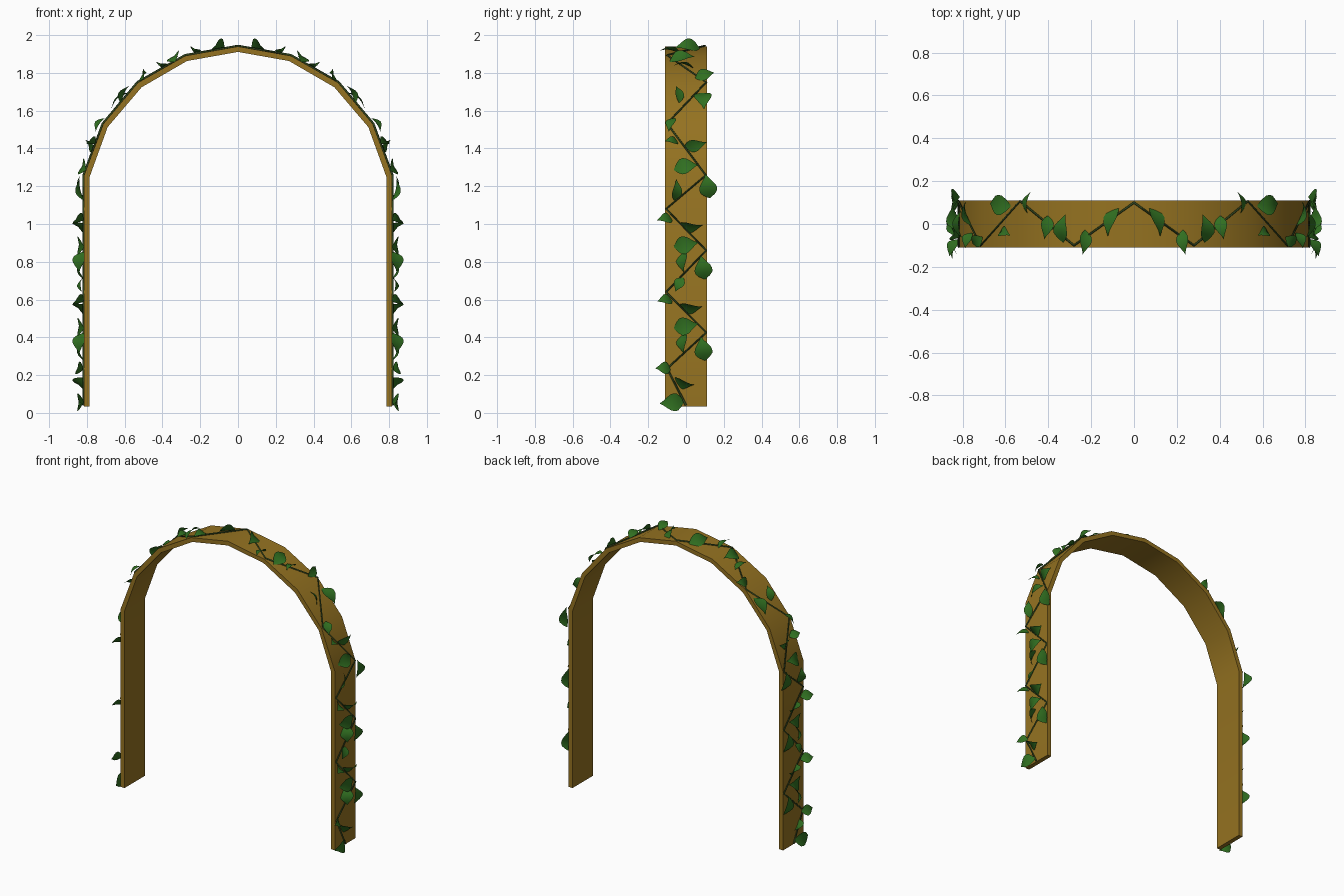
import bpy, bmesh
from math import sin, cos, radians, pi
from mathutils import Vector

if "Cube" in bpy.data.objects:
    bpy.data.objects.remove(bpy.data.objects["Cube"])


def material(name, rgb):
    m = bpy.data.materials.new(name)
    m.diffuse_color = (*rgb, 1)
    m.use_nodes = True
    m.node_tree.nodes["Principled BSDF"].inputs["Base Color"].default_value = m.diffuse_color
    return m


WOOD = material("wood", (0.30, 0.17, 0.015))
STEM = material("stem", (0.03, 0.06, 0.012))
LEAF = material("leaf", (0.03, 0.16, 0.015))


def add_mesh(name, bm, mat):
    me = bpy.data.meshes.new(name)
    bm.to_mesh(me)
    bm.free()
    ob = bpy.data.objects.new(name, me)
    bpy.context.collection.objects.link(ob)
    me.materials.append(mat)
    bpy.ops.object.select_all(action='DESELECT')
    bpy.context.view_layer.objects.active = ob
    ob.select_set(True)
    bpy.ops.object.shade_smooth_by_angle(angle=radians(35))
    return ob


# Arch board: right half of outer and inner profile (x, z), mirrored
OUTER = [(0.815, 0.035), (0.815, 1.257), (0.713, 1.53), (0.53, 1.748), (0.28, 1.89), (0, 1.94)]
INNER = [(0.785, 0.035), (0.785, 1.251), (0.69, 1.513), (0.51, 1.724), (0.27, 1.863), (0, 1.911)]


def both(half):
    return half + [(-x, z) for x, z in reversed(half[:-1])]


bm = bmesh.new()
rings = []
for (xo, zo), (xi, zi) in zip(both(OUTER), both(INNER)):
    rings.append([bm.verts.new(p) for p in
                  ((xo, -0.11, zo), (xo, 0.11, zo), (xi, 0.11, zi), (xi, -0.11, zi))])
for a, b in zip(rings, rings[1:]):
    for i in range(4):
        j = (i + 1) % 4
        bm.faces.new((a[i], a[j], b[j], b[i]))
bm.faces.new(rings[0])
bm.faces.new(rings[-1])
bmesh.ops.recalc_face_normals(bm, faces=bm.faces)
add_mesh("arch_board", bm, WOOD)

# Vine stem: zigzag over the outer face
zig = [(0.818, 0, 0.04), (0.818, -0.1, 0.235), (0.818, 0.107, 0.425), (0.818, -0.105, 0.64),
       (0.818, 0.107, 0.86), (0.818, -0.105, 1.08), (0.818, 0.105, 1.258), (0.716, -0.1, 1.532),
       (0.532, 0.107, 1.751), (0.28, -0.1, 1.894), (0, 0.1, 1.943)]
path = zig + [(-x, y, z) for x, y, z in reversed(zig[:-1])]
cu = bpy.data.curves.new("vine_stem", 'CURVE')
cu.dimensions = '3D'
cu.bevel_depth = 0.006
cu.bevel_resolution = 0
cu.use_fill_caps = True
sp = cu.splines.new('POLY')
sp.points.add(len(path) - 1)
for p, c in zip(sp.points, path):
    p.co = (*c, 1)
cu.materials.append(STEM)
bpy.context.collection.objects.link(bpy.data.objects.new("vine_stem", cu))


def on_arch(s):
    """Point, upward tangent and outward normal at distance s along the outer profile."""
    s -= OUTER[0][1]
    for (x0, z0), (x1, z1) in zip(OUTER, OUTER[1:]):
        a, d = Vector((x0, 0, z0)), Vector((x1 - x0, 0, z1 - z0))
        if s <= d.length or x1 == 0:
            t = d.normalized()
            return a + t * s, t, Vector((t.z, 0, -t.x))
        s -= d.length


HALF_WIDTHS = [0.08, 0.62, 0.95, 1.0, 0.86, 0.56, 0.24, 0.0]


def add_leaf(bm, y, s, ang, length, width, tilt, roll, side):
    p, t, n = on_arch(s)
    yv = Vector((0, 1, 0))
    a, k, r = radians(ang), radians(tilt), radians(roll)
    flat = yv * cos(a) + t * sin(a)
    across = t * cos(a) - yv * sin(a)
    along = flat * cos(k) + n * sin(k)
    up = n * cos(k) - flat * sin(k)
    across, up = across * cos(r) + up * sin(r), up * cos(r) - across * sin(r)
    c = p + yv * y + n * (0.014 + 0.4 * length * abs(sin(k)))
    rows = []
    last = len(HALF_WIDTHS) - 1
    for i, w in enumerate(HALF_WIDTHS):
        u = i / last
        mid = c + along * (u - 0.5) * length + up * 0.16 * length * (sin(pi * u) - 0.6)
        h = w * width / 2
        pts = [mid] if i == last else [mid - across * h + up * h * 0.2, mid,
                                       mid + across * h + up * h * 0.2]
        rows.append([bm.verts.new((q.x * side, q.y, q.z)) for q in pts])
    for lo, hi in zip(rows, rows[1:]):
        for i in (0, 1):
            f = [lo[i], lo[i + 1]] + ([hi[0]] if len(hi) == 1 else [hi[i + 1], hi[i]])
            bm.faces.new(f if side > 0 else f[::-1])


# Leaves on the legs: one cluster repeated up the vine
# (y, height, direction, length, width, tilt, roll)
CLUSTER = [(0.09, 0.34, 100, 0.13, 0.095, 8, 0), (-0.015, 0.37, 265, 0.11, 0.085, 10, 50),
           (0.0, 0.46, 10, 0.13, 0.095, 5, 0), (0.026, 0.56, -5, 0.12, 0.08, 12, 50),
           (-0.11, 0.595, 180, 0.09, 0.07, 28, 40)]
leaves = [(y, s + 0.43 * i, *rest) for i in range(2) for y, s, *rest in CLUSTER]
# Leaves at the foot, over the curve and at the crown
leaves += [(-0.075, 0.055, 185, 0.13, 0.095, 6, 0), (-0.012, 0.16, -20, 0.11, 0.08, 12, 55),
           (-0.12, 0.235, 175, 0.085, 0.07, 20, 20), (-0.037, 0.68, 240, 0.085, 0.06, 5, 20),
           (0.115, 1.20, 100, 0.13, 0.095, 8, 0), (-0.052, 1.18, 85, 0.115, 0.06, 10, 30),
           (0.0, 1.30, 10, 0.13, 0.09, 5, 0), (0.05, 1.42, 5, 0.12, 0.07, 15, 40),
           (-0.075, 1.44, 180, 0.08, 0.06, 25, 30), (-0.08, 1.54, 250, 0.09, 0.06, 12, 30),
           (-0.04, 1.74, 100, 0.10, 0.055, 12, 30), (0.09, 1.70, 275, 0.13, 0.095, 8, 0),
           (0.10, 1.88, 15, 0.105, 0.065, 10, 40), (-0.015, 1.985, 185, 0.11, 0.06, 10, 40),
           (-0.02, 2.07, 10, 0.135, 0.085, 6, 10), (-0.085, 2.175, 185, 0.115, 0.06, 8, 30),
           (0.01, 2.30, 200, 0.14, 0.085, 5, -40)]
for side, label in ((1, "right"), (-1, "left")):
    bm = bmesh.new()
    for leaf in leaves:
        add_leaf(bm, *leaf, side)
    add_mesh("leaves_" + label, bm, LEAF)
